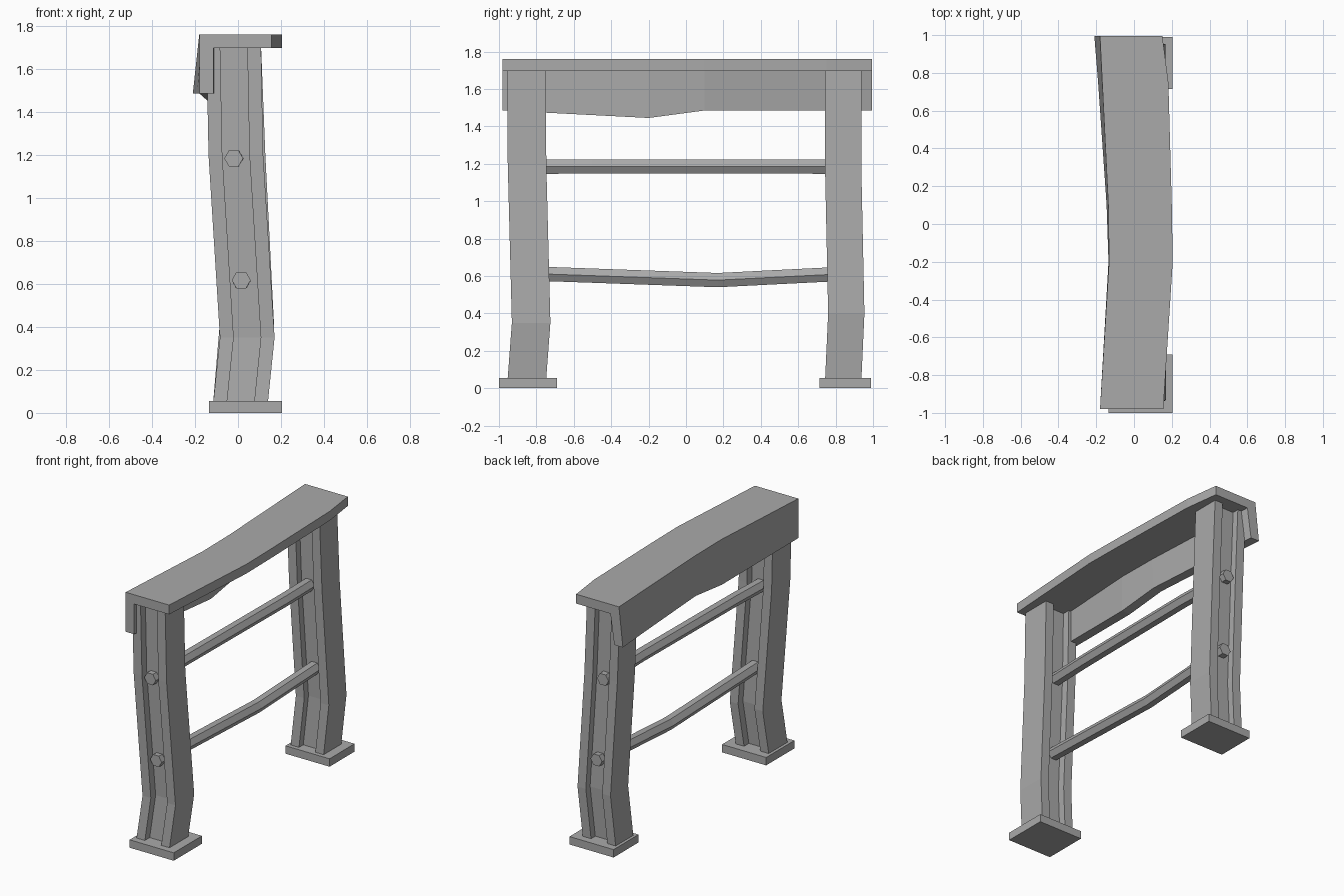
import bpy, bmesh, math

if "Cube" in bpy.data.objects:
    bpy.data.objects.remove(bpy.data.objects["Cube"])

# Single worn steel colour
steel = bpy.data.materials.new("grey_steel")
steel.use_nodes = True
colour = (0.4, 0.4, 0.4, 1)
steel.diffuse_color = colour
steel.node_tree.nodes["Principled BSDF"].inputs["Base Color"].default_value = colour


def loft(name, sections):
    """Join equal-length outlines into a closed flat-shaded solid."""
    bm = bmesh.new()
    rings = [[bm.verts.new(p) for p in s] for s in sections]
    for a, b in zip(rings, rings[1:]):
        for i in range(len(a)):
            j = (i + 1) % len(a)
            bm.faces.new((a[i], a[j], b[j], b[i]))
    bm.faces.new(rings[0])
    bm.faces.new(rings[-1])
    bmesh.ops.recalc_face_normals(bm, faces=bm.faces)
    mesh = bpy.data.meshes.new(name)
    bm.to_mesh(mesh)
    bm.free()
    mesh.materials.append(steel)
    obj = bpy.data.objects.new(name, mesh)
    bpy.context.collection.objects.link(obj)
    return obj


# H-section outline: flanges face left and right, web between them
def h_section(cx, cy, z, half_y, web=0.05, half_x=0.127, inner=0.063):
    quarter = [(half_x, half_y), (inner, half_y), (inner, web)]
    top = quarter + [(-x, y) for x, y in reversed(quarter)]
    outline = top + [(x, -y) for x, y in reversed(top)]
    return [(cx + x, cy + y, z) for x, y in outline]


# Bent posts as (centre x, centre y, height) paths
front_path = [(0.01, -0.852, 0.03), (0.043, -0.828, 0.35),
              (-0.01, -0.85, 1.2), (-0.02, -0.852, 1.71)]
back_path = [(0.01, 0.84, 0.03), (0.041, 0.857, 0.4),
             (0.0, 0.84, 1.2), (-0.02, 0.84, 1.71)]
for name, path, half in (("front_post", front_path, 0.103),
                         ("back_post", back_path, 0.097)):
    loft(name, [h_section(*p, half) for p in path])

# Base plates
for name, y0, y1 in (("front_base_plate", -1.0, -0.69),
                     ("back_base_plate", 0.715, 0.99)):
    loft(name, [[(-0.135, y0, z), (0.205, y0, z), (0.205, y1, z), (-0.135, y1, z)]
                for z in (0, 0.055)])


# Hexagonal rungs whose ends pass through the webs as bolt heads
def hexagon(x, y, z, r=0.044):
    return [(x + r * math.cos(k * math.pi / 3), y, z + r * math.sin(k * math.pi / 3))
            for k in range(6)]


loft("upper_rung", [hexagon(*p) for p in
                    [(-0.02, -0.94, 1.183), (-0.01, -0.5, 1.186),
                     (0.0, 0.5, 1.186), (-0.01, 0.93, 1.183)]])
loft("lower_rung", [hexagon(*p) for p in
                    [(0.015, -0.925, 0.617), (0.02, 0.17, 0.578),
                     (0.03, 0.945, 0.617)]])

# Buckled angle-iron top rail: y, left x, right x, skirt bottom x, skirt bottom z
rail = [(-0.98, -0.18, 0.155, -0.18, 1.485),
        (-0.2, -0.132, 0.205, -0.135, 1.445),
        (0.1, -0.136, 0.2, -0.145, 1.485),
        (0.75, -0.168, 0.182, -0.19, 1.485),
        (0.995, -0.18, 0.15, -0.21, 1.485)]
loft("top_rail", [[(l, y, 1.76), (r, y, 1.76), (r, y, 1.695), (l + 0.066, y, 1.695),
                   (b + 0.066, y, zb), (b, y, zb)] for y, l, r, b, zb in rail])
